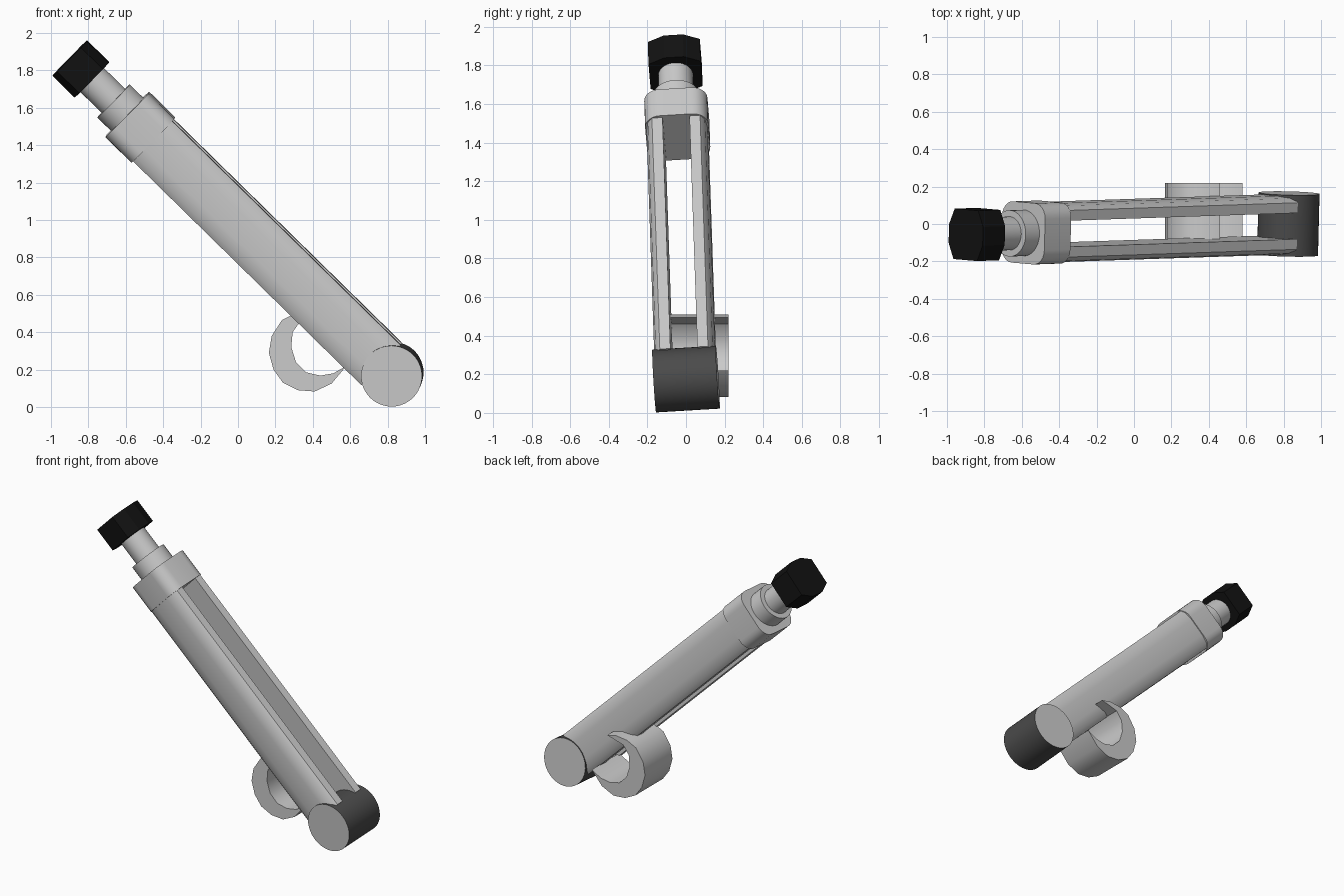
import bpy, bmesh, math
from mathutils import Vector

if "Cube" in bpy.data.objects:
    bpy.data.objects.remove(bpy.data.objects["Cube"])

# Shared tilted frame: U runs up the arm, V across the fork, W across its depth
BASE = Vector((0.825, 0.0, 0.175))
U = Vector((-0.714, -0.024, 0.70)).normalized()
V = Vector((0.025, 1.0, 0.06))
V = (V - U * V.dot(U)).normalized()
W = U.cross(V)
if W.x < 0:
    W = -W


def material(name, value):
    m = bpy.data.materials.new(name)
    m.diffuse_color = (value, value, value, 1)
    m.use_nodes = True
    m.node_tree.nodes["Principled BSDF"].inputs["Base Color"].default_value = m.diffuse_color
    return m


def prism(name, profile, a, b, frame=(V, W, U), origin=BASE, angle=35, mat=None):
    """Extrude a closed 2D profile from a to b along the frame's third axis."""
    bm = bmesh.new()
    x, y, z = frame
    rings = [[bm.verts.new(origin + x * p + y * q + z * d) for p, q in profile]
             for d in (a, b)]
    n = len(profile)
    for i in range(n):
        j = (i + 1) % n
        bm.faces.new((rings[0][i], rings[0][j], rings[1][j], rings[1][i]))
    for r in rings:
        bm.faces.new(r)
    bmesh.ops.recalc_face_normals(bm, faces=bm.faces)
    me = bpy.data.meshes.new(name)
    bm.to_mesh(me)
    bm.free()
    ob = bpy.data.objects.new(name, me)
    bpy.context.collection.objects.link(ob)
    if mat:
        me.materials.append(mat)
    bpy.ops.object.select_all(action='DESELECT')
    ob.select_set(True)
    bpy.context.view_layer.objects.active = ob
    bpy.ops.object.shade_smooth_by_angle(angle=math.radians(angle))
    return ob


def circle(r, n=40):
    return [(r * math.cos(2 * math.pi * i / n), r * math.sin(2 * math.pi * i / n))
            for i in range(n)]


def rounded_square(h, r, n=6):
    pts = []
    for k, (sx, sy) in enumerate(((1, 1), (-1, 1), (-1, -1), (1, -1))):
        for i in range(n + 1):
            t = math.pi / 2 * (k + i / n)
            pts.append((sx * (h - r) + r * math.cos(t), sy * (h - r) + r * math.sin(t)))
    return pts


dark = material("dark_grey", 0.07)
black = material("black", 0.006)
grey = material("grey", 0.6)

# Pivot barrel across the fork, with pale end faces
barrel = prism("pivot_barrel", circle(0.163, 48), -0.165, 0.165,
               frame=(U, W, V), mat=dark)
barrel.data.materials.append(grey)
for f in barrel.data.polygons:
    if len(f.vertices) > 4:
        f.material_index = 1

# Fork arms, one each side
arm = [(0.07, -0.15), (0.125, -0.15), (0.148, -0.12), (0.158, -0.06),
       (0.158, 0.06), (0.148, 0.12), (0.125, 0.15), (0.07, 0.15)]
for side, label in ((-1, "front"), (1, "back")):
    prism(label + "_fork_arm", [(side * p, q) for p, q in arm], 0.08, 1.80, angle=50)

# Collar, step ring and shaft
prism("fork_collar", rounded_square(0.164, 0.08), 1.79, 1.985)
prism("step_ring", circle(0.124), 1.97, 2.088)
prism("top_shaft", circle(0.09), 2.07, 2.27)

# Faceted black cap
cap = [(0.135, 0.09), (0.05, 0.13), (-0.05, 0.13), (-0.135, 0.09),
       (-0.135, -0.09), (-0.05, -0.13), (0.05, -0.13), (0.135, -0.09)]
prism("end_cap", cap, 2.25, 2.415, angle=20, mat=black)

# Crescent hook under the arm, profile in x and z, extruded along y
hook = [(0.46, 0.495), (0.39, 0.51), (0.305, 0.50), (0.235, 0.465), (0.18, 0.38),
        (0.165, 0.29), (0.19, 0.20), (0.24, 0.13), (0.32, 0.09), (0.41, 0.083),
        (0.50, 0.125), (0.58, 0.22), (0.51, 0.18), (0.44, 0.168), (0.365, 0.185),
        (0.31, 0.24), (0.285, 0.32), (0.292, 0.40), (0.335, 0.46)]
prism("crescent_hook", hook, -0.085, 0.22,
      frame=(Vector((1, 0, 0)), Vector((0, 0, 1)), Vector((0, 1, 0))),
      origin=Vector((0, 0, 0)))
